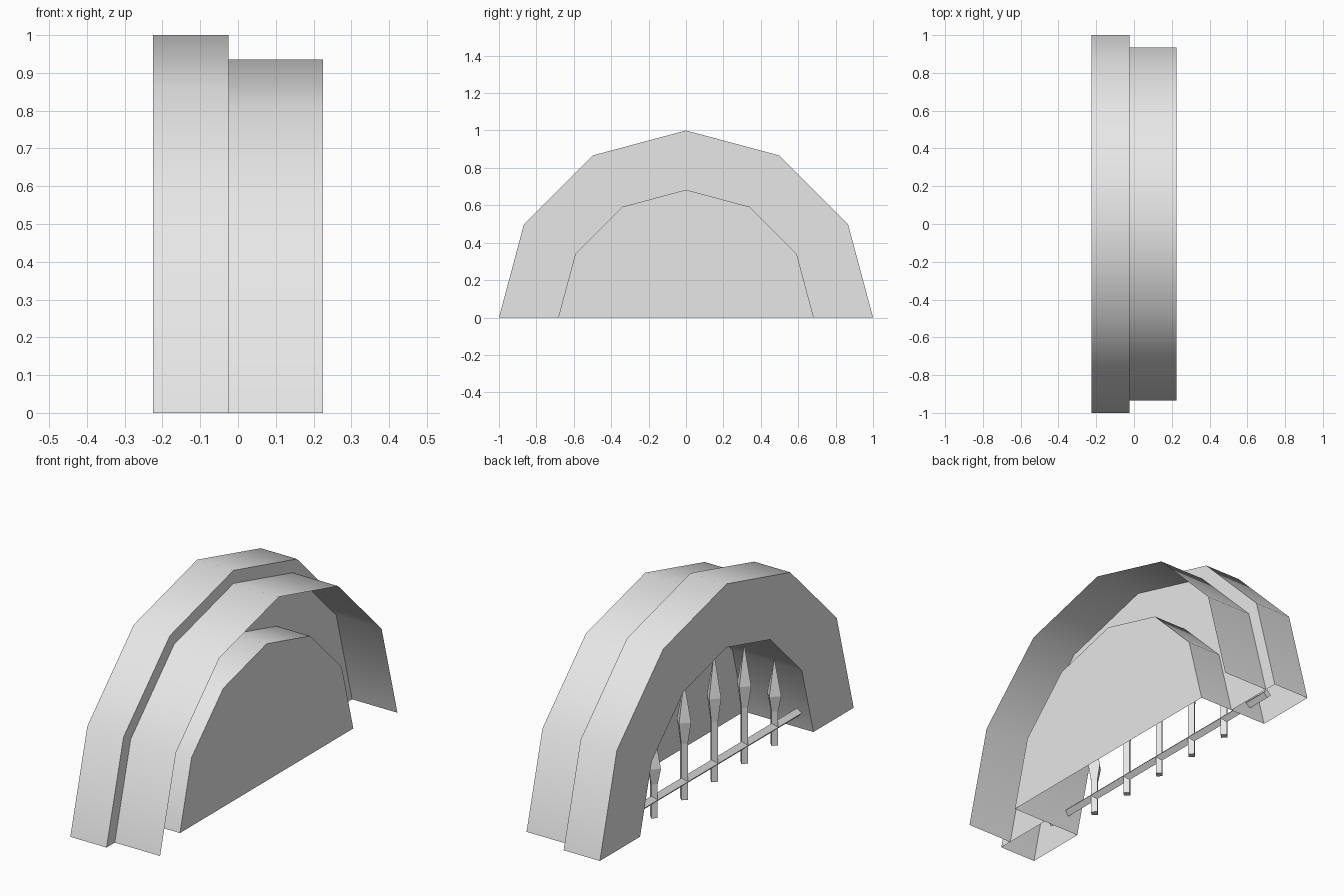
import bpy
import math
from math import cos, sin, pi

cube = bpy.data.objects.get("Cube")
if cube:
    bpy.data.objects.remove(cube, do_unlink=True)

grey = bpy.data.materials.new("light_grey")
grey.use_nodes = True
grey.diffuse_color = (0.8, 0.8, 0.8, 1)
grey.node_tree.nodes["Principled BSDF"].inputs["Base Color"].default_value = grey.diffuse_color

SIDES = 6             # facets of each half-round arch
OPENING = 0.683       # radius of the opening
BACK, STEP, PANEL, FRONT = -0.225, -0.025, 0.158, 0.225


def make(name, verts, faces, smooth=True):
    mesh = bpy.data.meshes.new(name)
    mesh.from_pydata(verts, [], faces)
    mesh.materials.append(grey)
    obj = bpy.data.objects.new(name, mesh)
    bpy.context.collection.objects.link(obj)
    if smooth:
        bpy.ops.object.select_all(action='DESELECT')
        obj.select_set(True)
        bpy.context.view_layer.objects.active = obj
        bpy.ops.object.shade_smooth_by_angle(angle=math.radians(35))
    return obj


def arch(name, profile, panel=False):
    """Sweep a (radius, x) profile over a half circle; panel closes the last row."""
    n = SIDES + 1
    verts = [(x, -r * cos(pi * j / SIDES), r * sin(pi * j / SIDES))
             for r, x in profile for j in range(n)]
    faces = [(i * n + j, (i + 1) * n + j, (i + 1) * n + j + 1, i * n + j + 1)
             for i in range(len(profile) - 1) for j in range(SIDES)]
    if panel:
        faces.append(tuple(reversed(range(len(verts) - n, len(verts)))))
    return make(name, verts, faces)


# Arch bodies, all open underneath
arch("outer_arch", [(OPENING, BACK), (1, BACK), (1, STEP), (OPENING, STEP)])
arch("arch_hood", [(0.935, STEP), (0.935, FRONT)])
arch("inner_recess", [(OPENING, BACK), (OPENING, PANEL)], panel=True)

FENCE_X = -0.155


# Fence pickets: diamond section with spear heads
def picket(name, y, neck, wide, top):
    rows = [(0.021, 0), (0.021, neck), (0.039, wide)]
    verts = [(FENCE_X + r * cos(k * pi / 2), y + r * sin(k * pi / 2), z)
             for r, z in rows for k in range(4)]
    verts.append((FENCE_X, y, top))
    faces = [(i * 4 + k, i * 4 + (k + 1) % 4, i * 4 + 4 + (k + 1) % 4, i * 4 + 4 + k)
             for i in range(2) for k in range(4)]
    faces += [(8 + k, 8 + (k + 1) % 4, 12) for k in range(4)]
    faces.append((3, 2, 1, 0))
    make(name, verts, faces, smooth=False)


picket("picket_centre", 0, 0.30, 0.42, 0.64)
for side, s in (("left", 1), ("right", -1)):
    picket("picket_inner_" + side, s * 0.237, 0.28, 0.39, 0.59)
    picket("picket_outer_" + side, s * 0.474, 0.17, 0.25, 0.43)

# Fence rail: diamond section, ends hidden inside the arch
verts = [(FENCE_X + 0.022 * cos(k * pi / 2), y, 0.09 + 0.022 * sin(k * pi / 2))
         for y in (-0.79, 0.79) for k in range(4)]
faces = [(k, k + 4, (k + 1) % 4 + 4, (k + 1) % 4) for k in range(4)]
faces += [(0, 1, 2, 3), (7, 6, 5, 4)]
make("fence_rail", verts, faces, smooth=False)
